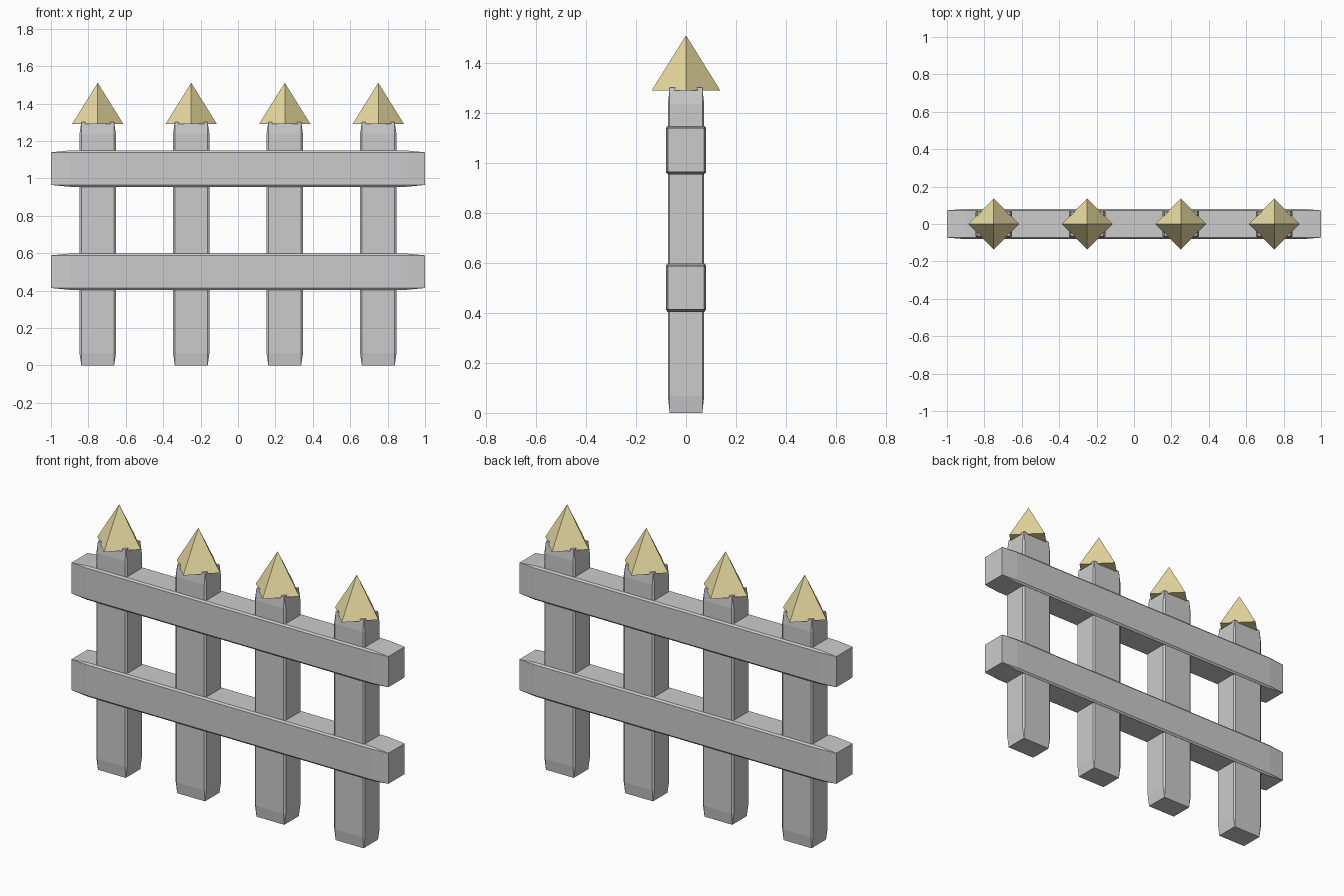
import bpy, bmesh
from mathutils import Matrix, Vector

if "Cube" in bpy.data.objects:
    bpy.data.objects.remove(bpy.data.objects["Cube"])

gold = bpy.data.materials.new("gold")
gold.diffuse_color = (0.83, 0.72, 0.36, 1)
gold.use_nodes = True
gold.node_tree.nodes["Principled BSDF"].inputs["Base Color"].default_value = gold.diffuse_color


def make_object(name, bm, location, material=None):
    mesh = bpy.data.meshes.new(name)
    bm.to_mesh(mesh)
    bm.free()
    obj = bpy.data.objects.new(name, mesh)
    obj.location = location
    if material:
        mesh.materials.append(material)
    bpy.context.collection.objects.link(obj)
    return obj


def chamfered_beam(name, size, location):
    # Unit cube chamfered first, then stretched, so the chamfer is long on the ends
    bm = bmesh.new()
    bmesh.ops.create_cube(bm, size=1)
    bmesh.ops.bevel(bm, geom=bm.edges[:], offset=0.05, offset_type='OFFSET',
                    segments=1, profile=0.5, affect='EDGES')
    bmesh.ops.scale(bm, vec=Vector(size), verts=bm.verts[:])
    return make_object(name, bm, location)


def spike(name, radius, height, location):
    # Four-sided pyramid with its corners on the x and y axes
    bm = bmesh.new()
    bmesh.ops.create_cone(bm, cap_ends=True, segments=4, radius1=radius,
                          radius2=0, depth=height,
                          matrix=Matrix.Translation((0, 0, height / 2)))
    return make_object(name, bm, location, gold)


# Posts with gold spikes
for i in range(4):
    x = -0.75 + 0.5 * i
    chamfered_beam(f"post_{i + 1}", (0.195, 0.145, 1.302), (x, 0, 0.651))
    spike(f"post_spike_{i + 1}", 0.137, 0.22, (x, 0, 1.291))

# Horizontal rails
for name, z in (("lower_rail", 0.501), ("upper_rail", 1.052)):
    chamfered_beam(name, (2.0, 0.162, 0.194), (0, 0, z))
